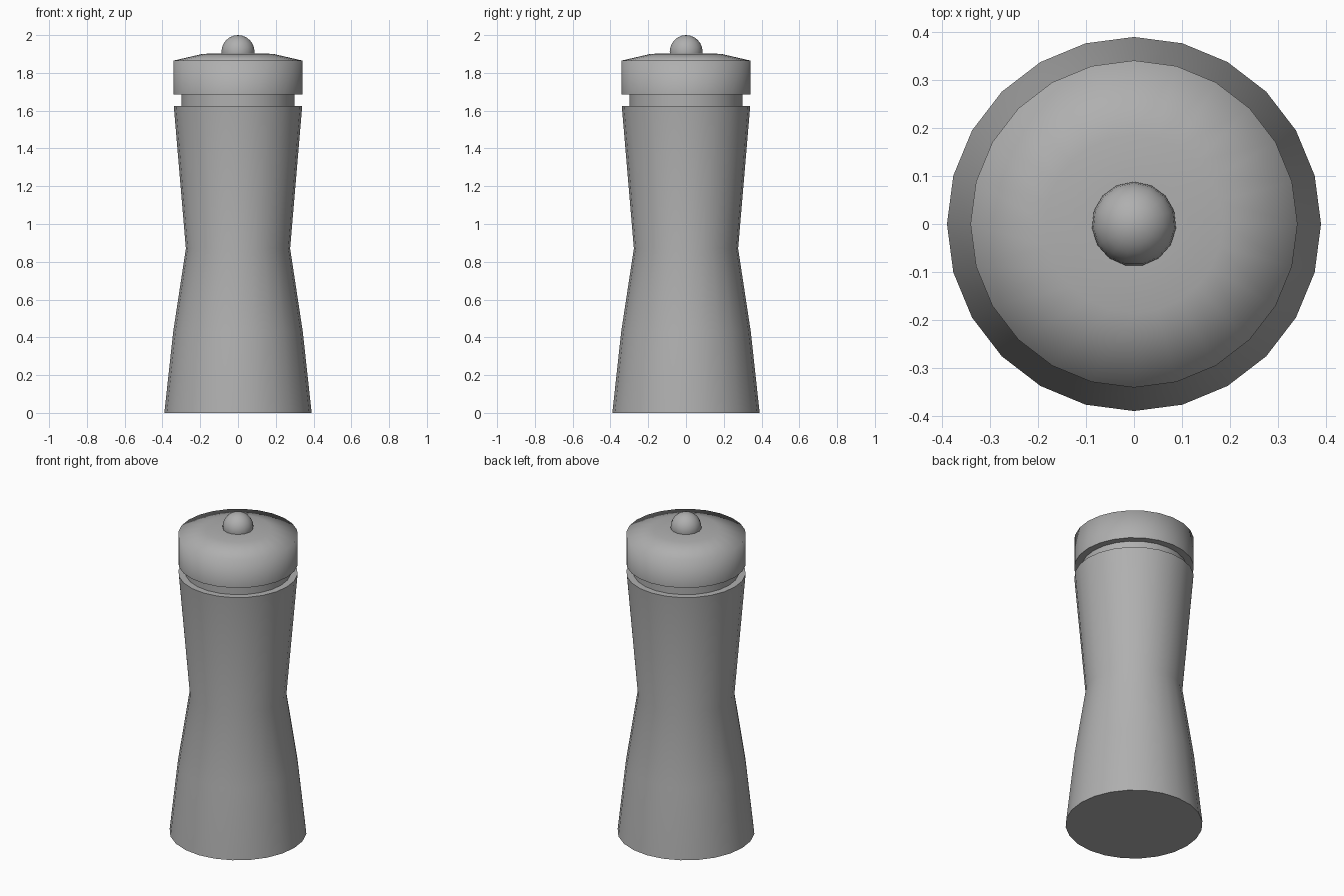
import bpy, bmesh, math

cube = bpy.data.objects.get("Cube")
if cube:
    bpy.data.objects.remove(cube, do_unlink=True)

GREY = (0.43, 0.43, 0.43, 1.0)
material = bpy.data.materials.new("mid grey")
material.use_nodes = True
material.diffuse_color = GREY
material.node_tree.nodes["Principled BSDF"].inputs["Base Color"].default_value = GREY


def finish(obj):
    obj.data.materials.append(material)
    bpy.ops.object.select_all(action="DESELECT")
    obj.select_set(True)
    bpy.context.view_layer.objects.active = obj
    bpy.ops.object.shade_smooth_by_angle(angle=math.radians(80))


def turned(name, profile, sides=24):
    """Closed turned solid from (radius, height) pairs, listed from the bottom up."""
    bm = bmesh.new()
    rings = []
    for radius, z in profile:
        ring = bmesh.ops.create_circle(bm, segments=sides, radius=radius)["verts"]
        for v in ring:
            v.co.z = z
        rings.append(ring)
    for low, high in zip(rings, rings[1:]):
        for i in range(sides):
            j = (i + 1) % sides
            bm.faces.new((low[i], low[j], high[j], high[i]))
    bm.faces.new(rings[0])
    bm.faces.new(rings[-1])
    bmesh.ops.recalc_face_normals(bm, faces=bm.faces)
    mesh = bpy.data.meshes.new(name)
    bm.to_mesh(mesh)
    bm.free()
    obj = bpy.data.objects.new(name, mesh)
    bpy.context.collection.objects.link(obj)
    finish(obj)


# Waisted body, recessed neck and domed cap
turned("body", [(0.39, 0), (0.343, 0.43), (0.276, 0.87), (0.34, 1.625)])
turned("neck", [(0.3, 1.6), (0.3, 1.7)])
turned("cap", [(0.341, 1.686), (0.341, 1.865), (0.185, 1.901), (0.08, 1.903)])

# Round knob half sunk into the cap
bpy.ops.mesh.primitive_uv_sphere_add(segments=15, ring_count=12, radius=0.088,
                                     location=(0, 0, 1.912))
knob = bpy.context.object
knob.name = "knob"
finish(knob)
